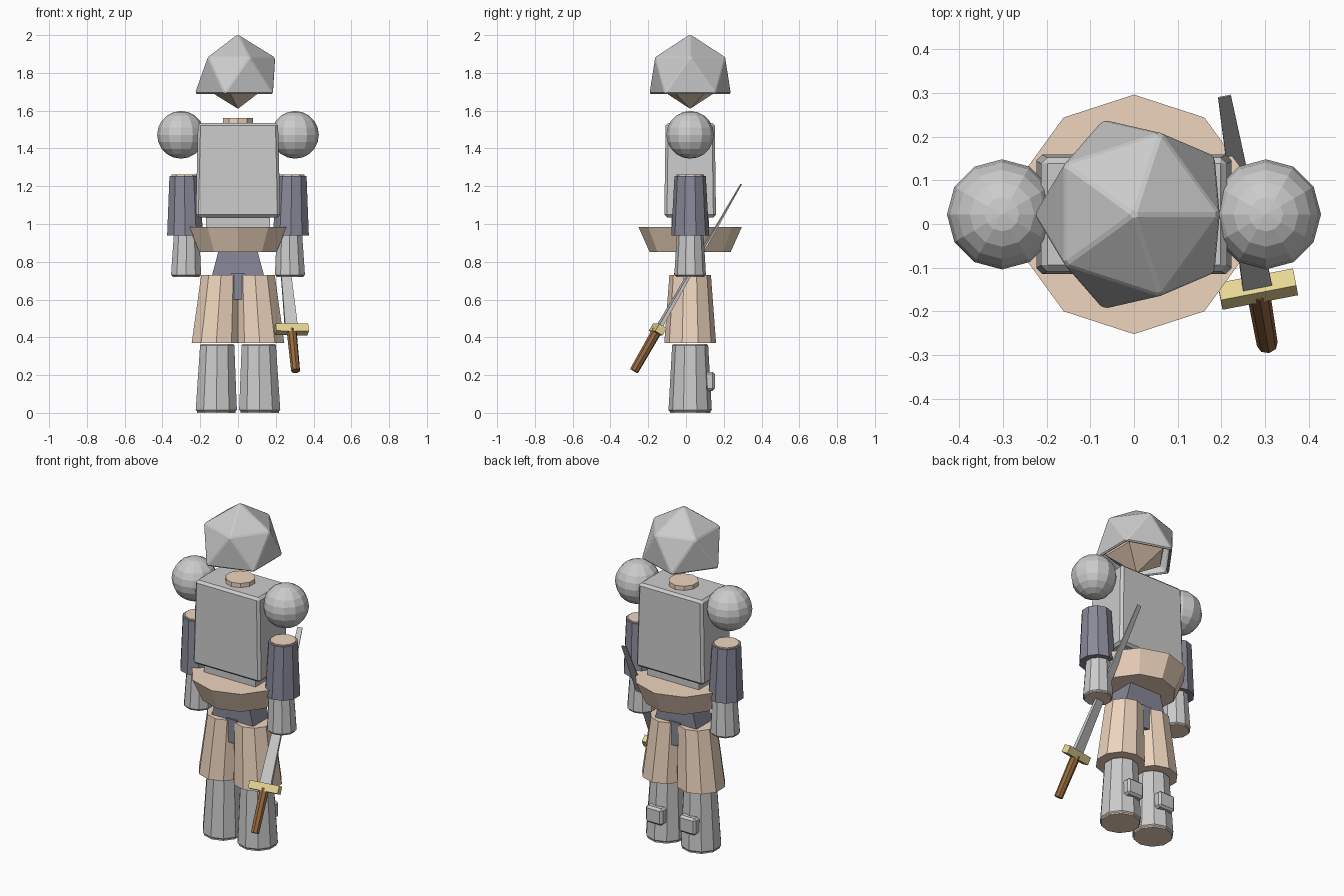
import bpy, bmesh, math
from mathutils import Vector, Matrix

if "Cube" in bpy.data.objects:
    bpy.data.objects.remove(bpy.data.objects["Cube"])

CY = 0.022  # body axis in y


def mat(name, rgb):
    m = bpy.data.materials.new(name)
    m.diffuse_color = (*rgb, 1)
    m.use_nodes = True
    m.node_tree.nodes["Principled BSDF"].inputs["Base Color"].default_value = m.diffuse_color
    return m


SKIN = mat("tan", (0.85, 0.66, 0.51))
CLOTH = mat("dark_cloth", (0.25, 0.25, 0.32))
BRASS = mat("brass", (0.80, 0.67, 0.30))
WOOD = mat("wood", (0.30, 0.14, 0.05))


def finish(name, bm, material=None, bevel=0, matrix=None):
    bmesh.ops.recalc_face_normals(bm, faces=bm.faces)
    me = bpy.data.meshes.new(name)
    bm.to_mesh(me)
    bm.free()
    ob = bpy.data.objects.new(name, me)
    bpy.context.collection.objects.link(ob)
    if matrix:
        ob.matrix_world = matrix
    if material:
        me.materials.append(material)
    if bevel:
        b = ob.modifiers.new("bevel", "BEVEL")
        b.width = bevel
        b.segments = 1
        b.limit_method = "ANGLE"
        b.angle_limit = math.radians(38)
    return ob


def loft(name, rings, material=None, bevel=0, matrix=None):
    """Join point rings of equal size, capped at both ends."""
    bm = bmesh.new()
    vs = [[bm.verts.new(p) for p in r] for r in rings]
    n = len(vs[0])
    for a, b in zip(vs, vs[1:]):
        for i in range(n):
            bm.faces.new((a[i], a[(i + 1) % n], b[(i + 1) % n], b[i]))
    bm.faces.new(vs[0][::-1])
    bm.faces.new(vs[-1])
    return finish(name, bm, material, bevel, matrix)


def taper(name, x0, z0, r0, x1, z1, r1, material=None, bevel=0, sides=10, y=CY, matrix=None):
    def ring(x, z, r):
        return [(x + r * math.cos(math.pi / 2 + i * math.tau / sides),
                 y + r * math.sin(math.pi / 2 + i * math.tau / sides), z) for i in range(sides)]
    return loft(name, [ring(x0, z0, r0), ring(x1, z1, r1)], material, bevel, matrix)


def block(name, z0, hx0, hy0, z1, hx1, hy1, material=None, bevel=0, x=0, y=CY, matrix=None):
    def ring(hx, hy, z):
        return [(x + sx * hx, y + sy * hy, z) for sx, sy in ((-1, -1), (1, -1), (1, 1), (-1, 1))]
    return loft(name, [ring(hx0, hy0, z0), ring(hx1, hy1, z1)], material, bevel, matrix)


# head
bm = bmesh.new()
bmesh.ops.create_icosphere(bm, subdivisions=1, radius=0.187, matrix=Matrix.Translation((0, CY, 1.797)))
finish("head", bm, SKIN)

# helmet: open icosphere with a flared brim
bm = bmesh.new()
bmesh.ops.create_icosphere(bm, subdivisions=1, radius=0.22)
bm.verts.ensure_lookup_table()
bmesh.ops.delete(bm, geom=[v for v in bm.verts if v.co.z < -0.2], context="VERTS")
for v in bm.verts:
    if v.co.z < 0:
        v.co.x *= 1.16
        v.co.y *= 1.16
        v.co.z = -0.095
    v.co += Vector((0, CY, 1.785))
helmet = finish("helmet", bm)
s = helmet.modifiers.new("solid", "SOLIDIFY")
s.thickness = 0.02
s.offset = -1
b = helmet.modifiers.new("bevel", "BEVEL")
b.width = 0.006
b.segments = 1

# neck, breastplate, waist, flared belt
taper("neck", 0, 1.45, 0.083, 0, 1.56, 0.083, SKIN)
block("breastplate", 1.035, 0.224, 0.137, 1.535, 0.212, 0.13, bevel=0.014)
block("waist", 0.92, 0.17, 0.10, 1.06, 0.17, 0.10)
taper("belt", 0, 0.853, 0.215, 0, 0.985, 0.274, SKIN)

# pelvis and hanging cloth
block("pelvis", 0.70, 0.145, 0.075, 0.87, 0.10, 0.075, CLOTH)
block("loincloth", 0.60, 0.035, 0.085, 0.74, 0.035, 0.085, CLOTH)

for s, side in ((-1, "left"), (1, "right")):
    # legs
    taper(f"{side}_thigh", s * .115, .37, .137, s * .09, .73, .11, SKIN)
    taper(f"{side}_boot", s * .115, .008, .115, s * .11, .365, .095, bevel=.007)
    taper(f"{side}_sole", s * .115, 0, .108, s * .115, .02, .108, SKIN)
    block(f"{side}_heel_pad", .117, .055, .03, .217, .055, .03, bevel=.012, x=s * .11, y=.123)
    # arms
    taper(f"{side}_sleeve", s * .28, .94, .10, s * .284, 1.255, .083, CLOTH)
    taper(f"{side}_upper_arm", s * .284, 1.2, .072, s * .284, 1.262, .072, SKIN)
    taper(f"{side}_glove", s * .275, .725, .084, s * .272, .96, .07, bevel=.006)
    taper(f"{side}_hand", s * .275, .72, .076, s * .275, .75, .076, SKIN)
    # shoulder guard
    bm = bmesh.new()
    bmesh.ops.create_uvsphere(bm, u_segments=12, v_segments=10, radius=0.126,
                              matrix=Matrix.Translation((s * .302, CY, 1.472)))
    finish(f"{side}_shoulder_guard", bm)

# sword, built along its own z axis from the pommel up
pommel = Vector((0.305, -0.275, 0.222))
tip = Vector((0.207, 0.292, 1.212))
Z = (tip - pommel).normalized()
X = Vector((1, 0.2, 0))
X = (X - Z * X.dot(Z)).normalized()
Y = Z.cross(X)
frame = Matrix.Translation(pommel) @ Matrix((X, Y, Z)).transposed().to_4x4()
length = (tip - pommel).length
taper("sword_handle", 0, 0, .024, 0, .25, .027, WOOD, sides=8, y=0, matrix=frame)
block("sword_guard", .232, .088, .023, .277, .088, .023, BRASS, y=0, matrix=frame)
block("sword_blade", .26, .034, .011, length, .015, .0015, y=0, matrix=frame)
